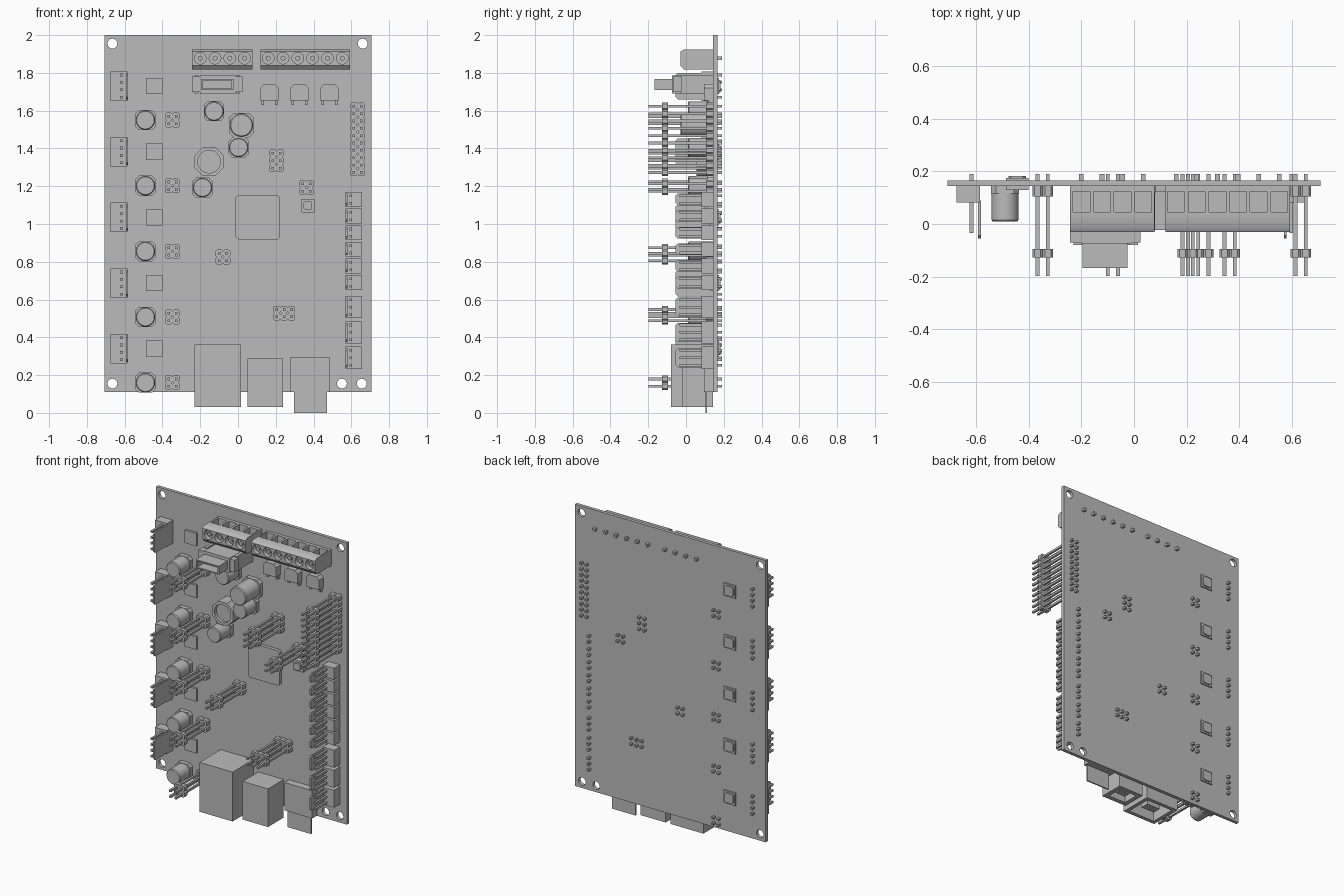
import bpy, bmesh, math
from mathutils import Matrix

if "Cube" in bpy.data.objects:
    bpy.data.objects.remove(bpy.data.objects["Cube"])

grey = bpy.data.materials.new("plain grey")
grey.use_nodes = True
grey.diffuse_color = (0.5, 0.5, 0.5, 1)
grey.node_tree.nodes["Principled BSDF"].inputs["Base Color"].default_value = (0.5, 0.5, 0.5, 1)

FRONT, BACK = 0.144, 0.166     # board faces
PITCH = 0.039                  # pin spacing
TAIL = 0.19                    # pin ends behind the board


class Part:
    """Collects solids in one mesh object."""

    def __init__(self, name):
        self.name, self.bm = name, bmesh.new()

    def box(self, x0, x1, y0, y1, z0, z1):
        m = Matrix.Translation(((x0 + x1) / 2, (y0 + y1) / 2, (z0 + z1) / 2))
        m = m @ Matrix.Diagonal((x1 - x0, y1 - y0, z1 - z0, 1))
        bmesh.ops.create_cube(self.bm, size=1, matrix=m)

    def extrude(self, points, offset):
        face = self.bm.faces.new([self.bm.verts.new(p) for p in points])
        new = bmesh.ops.extrude_face_region(self.bm, geom=[face])["geom"]
        moved = [v for v in new if isinstance(v, bmesh.types.BMVert)]
        bmesh.ops.translate(self.bm, verts=moved, vec=offset)

    def chamfered(self, x, z, w, h, c, y0, y1):
        w, h = w / 2, h / 2
        pts = [(w, h - c), (w - c, h), (c - w, h), (-w, h - c),
               (-w, c - h), (c - w, -h), (w - c, -h), (w, c - h)]
        self.extrude([(x + a, y0, z + b) for a, b in pts], (0, y1 - y0, 0))

    def cylinder(self, x, z, r, y0, y1, sides=32, tip=None):
        m = Matrix.Translation((x, (y0 + y1) / 2, z)) @ Matrix.Rotation(math.pi / 2, 4, "X")
        out = bmesh.ops.create_cone(self.bm, cap_ends=True, segments=sides, radius1=r,
                                    radius2=r if tip is None else tip, depth=y1 - y0, matrix=m)
        for f in {f for v in out["verts"] for f in v.link_faces}:
            f.smooth = len(f.verts) == 4

    def pin(self, x, z, y0, y1=TAIL, t=0.007):
        self.box(x - t, x + t, y0, y1, z - t, z + t)

    def finish(self, cutter=None):
        bmesh.ops.recalc_face_normals(self.bm, faces=self.bm.faces)
        mesh = bpy.data.meshes.new(self.name)
        self.bm.to_mesh(mesh)
        self.bm.free()
        obj = bpy.data.objects.new(self.name, mesh)
        bpy.context.collection.objects.link(obj)
        if cutter:
            tool = cutter.finish()
            mod = obj.modifiers.new("cut", "BOOLEAN")
            mod.operation, mod.object, mod.solver = "DIFFERENCE", tool, "EXACT"
            graph = bpy.context.evaluated_depsgraph_get()
            cut = bpy.data.meshes.new_from_object(obj.evaluated_get(graph))
            obj.modifiers.clear()
            obj.data = cut
            bpy.data.objects.remove(tool)
        obj.data.materials.clear()
        obj.data.materials.append(grey)
        obj.data.set_sharp_from_angle(angle=math.radians(35))
        return obj


# Board with mounting holes
board, holes = Part("circuit_board"), Part("board_hole_cutter")
board.box(-0.708, 0.708, FRONT, BACK, 0.11, 2.0)
for x, z in [(-0.665, 1.955), (0.66, 1.955), (-0.665, 0.155), (0.55, 0.155), (0.655, 0.155)]:
    holes.cylinder(x, z, 0.026, 0, 0.3)
board.finish(holes)


# Screw terminal blocks
def terminal(name, x0, x1, first, count):
    block, cut, screws = Part(name), Part(name + "_cutter"), Part(name + "_screws")
    profile = [(FRONT, 1.817), (-0.01, 1.817), (-0.03, 1.84),
               (-0.03, 1.912), (-0.01, 1.925), (FRONT, 1.925)]
    block.extrude([(x0, y, z) for y, z in profile], (x1 - x0, 0, 0))
    for i in range(count):
        x = first + i * PITCH * 2.01
        cut.box(x - 0.032, x + 0.032, 0.045, 0.123, 1.865, 2)
        cut.cylinder(x, 1.878, 0.031, -0.1, 0.0, 24)
        screws.cylinder(x, 1.878, 0.013, -0.02, 0.01, 16)
        screws.pin(x, 1.878, FRONT, t=0.009)
    block.finish(cut)
    screws.finish()


terminal("four_way_terminal", -0.243, 0.077, -0.2, 4)
terminal("six_way_terminal", 0.12, 0.592, 0.16, 6)

# Flanged socket below the terminals
socket, mouth = Part("flanged_socket"), Part("socket_cutter")
socket.box(-0.2, -0.012, -0.075, FRONT, 1.69, 1.787)
mouth.box(-0.18, -0.04, -0.2, -0.09, 1.718, 1.757)
socket.finish(mouth)
shell, mouth = Part("socket_shell"), Part("shell_cutter")
shell.box(-0.195, -0.025, -0.168, -0.07, 1.71, 1.767)
mouth.box(-0.185, -0.035, -0.2, -0.1, 1.718, 1.759)
shell.finish(mouth)
ears = Part("socket_ears")
ears.box(-0.243, 0.024, -0.07, -0.025, 1.70, 1.782)
for x in (-0.22, 0.0):
    ears.box(x - 0.01, x + 0.01, -0.03, FRONT, 1.69, 1.787)
ears.finish()

# Power regulators
for i in range(3):
    x = 0.167 + i * 0.159
    reg = Part("regulator")
    shape = [(0.048, 0), (0.048, 0.065), (0.03, 0.085), (-0.03, 0.085), (-0.048, 0.065), (-0.048, 0)]
    reg.extrude([(x + a, 0.095, 1.655 + b) for a, b in shape], (0, FRONT - 0.095, 0))
    for dx in (-0.036, 0.036):
        reg.box(x + dx - 0.007, x + dx + 0.007, 0.12, FRONT, 1.63, 1.66)
    reg.finish()


# Keyed headers along both edges
def keyed_header(name, x0, x1, wall, pin_x, z, count):
    h = count * PITCH / 2
    p = Part(name)
    p.box(x0, x1, 0.082, FRONT, z - h, z + h)
    t, e, c = 0.005, h - 0.008, 0.012
    outline = [(0.09, -e), (c - 0.055, -e), (-0.055, c - e), (-0.055, e - c), (c - 0.055, e), (0.09, e)]
    p.extrude([(wall - t, y, z + b) for y, b in outline], (2 * t, 0, 0))
    for i in range(count):
        p.pin(pin_x, z + (i - (count - 1) / 2) * PITCH, -0.035)
    p.finish()


# Double header with a spacer block in front of the base
def stacked_header(name, x, z, cols, rows):
    p = Part(name)
    for i in range(cols):
        for j in range(rows):
            px = x + (i - (cols - 1) / 2) * PITCH
            pz = z + (j - (rows - 1) / 2) * PITCH
            p.pin(px, pz, -0.198)
            for y0, y1 in ((-0.128, -0.095), (0.105, FRONT)):
                p.chamfered(px, pz, PITCH, PITCH, 0.008, y0, y1)
    p.finish()


# Capacitor can on a chamfered foot
def capacitor(x, z, r, top):
    p = Part("capacitor")
    p.chamfered(x, z, 2 * r, 2 * r, r * 0.35, 0.115, FRONT)
    p.cylinder(x, z, r * 0.97, top + 0.006, 0.12)
    p.cylinder(x, z, r * 0.97, top, top + 0.006, tip=r * 0.88)
    p.finish()


# Five repeated drive channels on the left edge
for i in range(5):
    z = 1.73 - i * 0.3475
    keyed_header("motor_header", -0.675, -0.585, -0.587, -0.617, z, 4)
    chip = Part("driver_chip")
    chip.box(-0.487, -0.4, 0.13, FRONT, z - 0.043, z + 0.043)
    chip.finish()
    pad = Part("back_pad")
    pad.box(-0.487, -0.4, BACK - 0.01, BACK + 0.008, z - 0.043, z + 0.043)
    pad.chamfered(-0.444, z, 0.066, 0.066, 0.01, BACK, BACK + 0.016)
    pad.finish()
    capacitor(-0.49, z - 0.18, 0.053, 0.01)
    stacked_header("channel_jumper", -0.347, z - 0.18, 2, 2)

# Right edge headers
for i in range(6):
    keyed_header("two_pin_header", 0.57, 0.656, 0.575, 0.597, 1.13 - i * 0.088, 2)
for i in range(3):
    keyed_header("three_pin_header", 0.57, 0.656, 0.575, 0.597, 0.56 - i * 0.134, 3)

# Other stacked headers
stacked_header("expansion_header", 0.633, 1.448, 2, 10)
stacked_header("programming_header", 0.204, 1.335, 2, 3)
stacked_header("side_jumper", 0.363, 1.193, 2, 2)
stacked_header("middle_jumper", -0.08, 0.825, 2, 2)
stacked_header("lower_header", 0.244, 0.528, 3, 2)

# Power supply parts
for x, z in [(-0.127, 1.597), (0.003, 1.405), (-0.188, 1.193)]:
    capacitor(x, z, 0.053, 0.01)
capacitor(0.018, 1.523, 0.064, -0.03)
inductor, bore = Part("inductor"), Part("inductor_cutter")
inductor.chamfered(-0.153, 1.33, 0.154, 0.154, 0.045, 0.055, FRONT)
bore.cylinder(-0.153, 1.33, 0.06, 0, 0.075)
inductor.finish(bore)

# Main chip and push button
chip = Part("main_chip")
chip.chamfered(0.105, 1.035, 0.234, 0.234, 0.012, 0.122, FRONT)
chip.finish()
button = Part("push_button")
button.box(0.335, 0.405, 0.11, FRONT, 1.062, 1.132)
button.chamfered(0.37, 1.097, 0.046, 0.046, 0.008, 0.095, 0.115)
button.finish()


# Sockets on the lower edge, open below
def port(name, x0, x1, y0, z1, rim):
    p, cut, tongue = Part(name), Part(name + "_cutter"), Part(name + "_tongue")
    p.box(x0, x1, y0, FRONT, 0.032, z1)
    cut.box(x0 + rim, x1 - rim, y0 + rim, FRONT - rim, -0.1, 0.18)
    xm, ym, w, d = (x0 + x1) / 2, (y0 + FRONT) / 2, (x1 - x0) / 5, (FRONT - y0) / 8
    tongue.box(xm - w, xm + w, ym - d, ym + d, 0.05, 0.2)
    p.finish(cut)
    tongue.finish()


port("network_port", -0.23, 0.016, -0.08, 0.363, 0.025)
port("data_port", 0.05, 0.238, -0.022, 0.288, 0.03)

# Card slot with its card
slot = Part("card_slot")
slot.box(0.278, 0.484, 0.095, FRONT, 0.11, 0.297)
slot.finish()
card = Part("memory_card")
card.box(0.297, 0.47, 0.102, 0.111, 0.0, 0.2)
card.finish()
